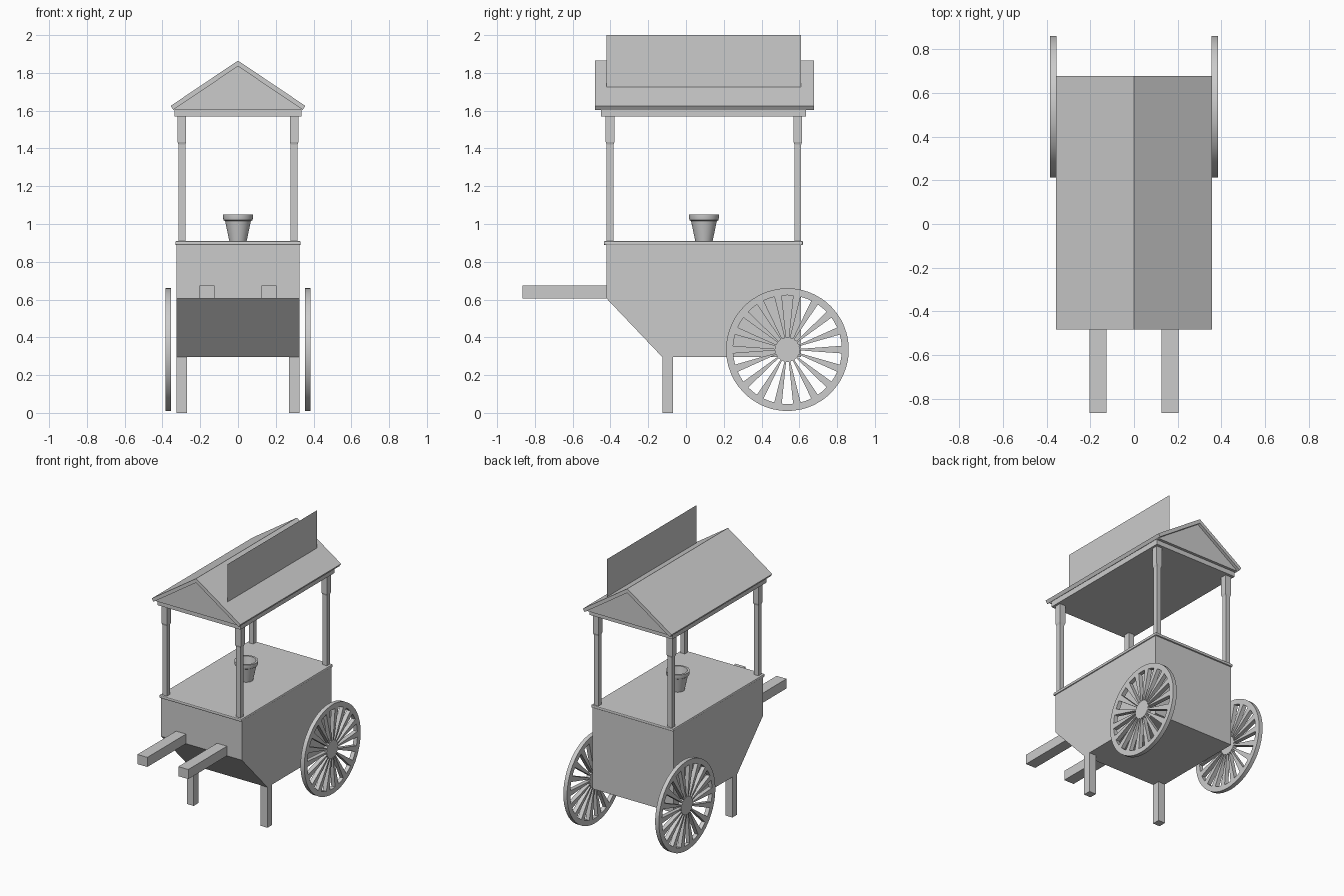
import bpy, bmesh
from math import sin, cos, pi, radians

if "Cube" in bpy.data.objects:
    bpy.data.objects.remove(bpy.data.objects["Cube"])


def finish(name, bm, smooth=False):
    bmesh.ops.recalc_face_normals(bm, faces=bm.faces[:])
    me = bpy.data.meshes.new(name)
    bm.to_mesh(me)
    bm.free()
    ob = bpy.data.objects.new(name, me)
    bpy.context.collection.objects.link(ob)
    if smooth:
        bpy.ops.object.select_all(action='DESELECT')
        ob.select_set(True)
        bpy.context.view_layer.objects.active = ob
        bpy.ops.object.shade_smooth_by_angle(angle=radians(35))
    return ob


def extrude(bm, faces, vec):
    g = bmesh.ops.extrude_face_region(bm, geom=faces)
    bmesh.ops.translate(bm, vec=vec,
                        verts=[v for v in g['geom'] if isinstance(v, bmesh.types.BMVert)])


def prism(name, points, vec):
    """Closed profile of 3D points swept along vec."""
    bm = bmesh.new()
    face = bm.faces.new([bm.verts.new(p) for p in points])
    extrude(bm, [face], vec)
    return finish(name, bm)


def box(name, x, y, z):
    return prism(name, [(x[0], y[0], z[0]), (x[1], y[0], z[0]),
                        (x[1], y[1], z[0]), (x[0], y[1], z[0])], (0, 0, z[1] - z[0]))


def stacked_post(name, cx, cy, levels):
    """Square post through (half width, z) levels."""
    bm = bmesh.new()
    rings = [[bm.verts.new((cx + sx * h, cy + sy * h, z))
              for sx, sy in ((-1, -1), (1, -1), (1, 1), (-1, 1))] for h, z in levels]
    for a, b in zip(rings, rings[1:]):
        for i in range(4):
            bm.faces.new((a[i], a[(i + 1) % 4], b[(i + 1) % 4], b[i]))
    bm.faces.new(rings[0])
    bm.faces.new(rings[-1])
    return finish(name, bm)


def wheel(name, x0, x1, cy, cz, n=18, r_hub=0.065, r_in=0.288, r_out=0.325):
    bm = bmesh.new()
    pitch = 2 * pi / n

    def ring(r, offsets):
        return [bm.verts.new((x0, cy + r * cos(i * pitch + o), cz + r * sin(i * pitch + o)))
                for i in range(n) for o in offsets]
    w_hub, w_rim = 0.18 * pitch, 0.2 * pitch
    arc = (-w_rim, w_rim, pitch / 2)
    hub = ring(r_hub, (-w_hub, w_hub))
    inner, outer = ring(r_in, arc), ring(r_out, arc)
    faces = [bm.faces.new(hub)]
    for i in range(n):
        faces.append(bm.faces.new((hub[2 * i], inner[3 * i], inner[3 * i + 1], hub[2 * i + 1])))
    m = len(inner)
    for i in range(m):
        j = (i + 1) % m
        faces.append(bm.faces.new((inner[i], outer[i], outer[j], inner[j])))
    extrude(bm, faces, (x1 - x0, 0, 0))
    return finish(name, bm, True)


# Cart body with slanted front underside
prism("cart_body", [(-0.325, y, z) for y, z in
                    ((-0.42, 0.605), (-0.125, 0.295), (0.61, 0.295), (0.61, 0.89), (-0.42, 0.89))],
      (0.65, 0, 0))

# Counter with softened edge
counter = box("counter_top", (-0.332, 0.332), (-0.435, 0.62), (0.888, 0.91))
bev = counter.modifiers.new("bevel", 'BEVEL')
bev.width, bev.segments = 0.007, 2

# Paired side parts
for s, side in ((-1, "left"), (1, "right")):
    box("leg_" + side, sorted((s * 0.27, s * 0.325)), (-0.125, -0.07), (0, 0.3))
    box("handle_" + side, sorted((s * 0.125, s * 0.205)), (-0.865, -0.41), (0.605, 0.675))
    wheel("wheel_" + side, s * 0.355, s * 0.385, 0.537, 0.335)
    for cy, end in ((-0.402, "front"), (0.592, "back")):
        stacked_post("post_%s_%s" % (end, side), s * 0.297, cy,
                     ((0.018, 0.905), (0.018, 1.42), (0.023, 1.435), (0.023, 1.575)))

# Roof: frame, gable block and folded panel
box("roof_frame", (-0.335, 0.335), (-0.45, 0.635), (1.57, 1.604))
prism("roof_gable", [(-0.335, -0.465, 1.604), (0.335, -0.465, 1.604),
                     (0.335, -0.465, 1.61), (0, -0.465, 1.837), (-0.335, -0.465, 1.61)],
      (0, 1.12, 0))
prism("roof_panels", [(x, -0.483, z) for x, z in
                      ((-0.357, 1.625), (0, 1.865), (0.357, 1.625),
                       (0.343, 1.604), (0, 1.835), (-0.343, 1.604))], (0, 1.16, 0))

# Thin sign board standing on the right roof slope
bm = bmesh.new()
bm.faces.new([bm.verts.new((0.208, y, z)) for y, z in
              ((-0.42, 1.723), (0.61, 1.723), (0.61, 2.0), (-0.42, 2.0))])
finish("sign_board", bm)

# Plant pot, turned from a profile
bm = bmesh.new()
profile = ((0, 0.91), (0.046, 0.91), (0.068, 1.015), (0.076, 1.02), (0.079, 1.03), (0.079, 1.05),
           (0.064, 1.05), (0.058, 1.015), (0.04, 0.925), (0, 0.925))
vs = [bm.verts.new((r, 0.095, z)) for r, z in profile]
es = [bm.edges.new(p) for p in zip(vs, vs[1:])]
bmesh.ops.spin(bm, geom=vs + es, cent=(0, 0.095, 0), axis=(0, 0, 1), angle=2 * pi, steps=32)
bmesh.ops.remove_doubles(bm, verts=bm.verts[:], dist=0.0002)
finish("plant_pot", bm, True)
